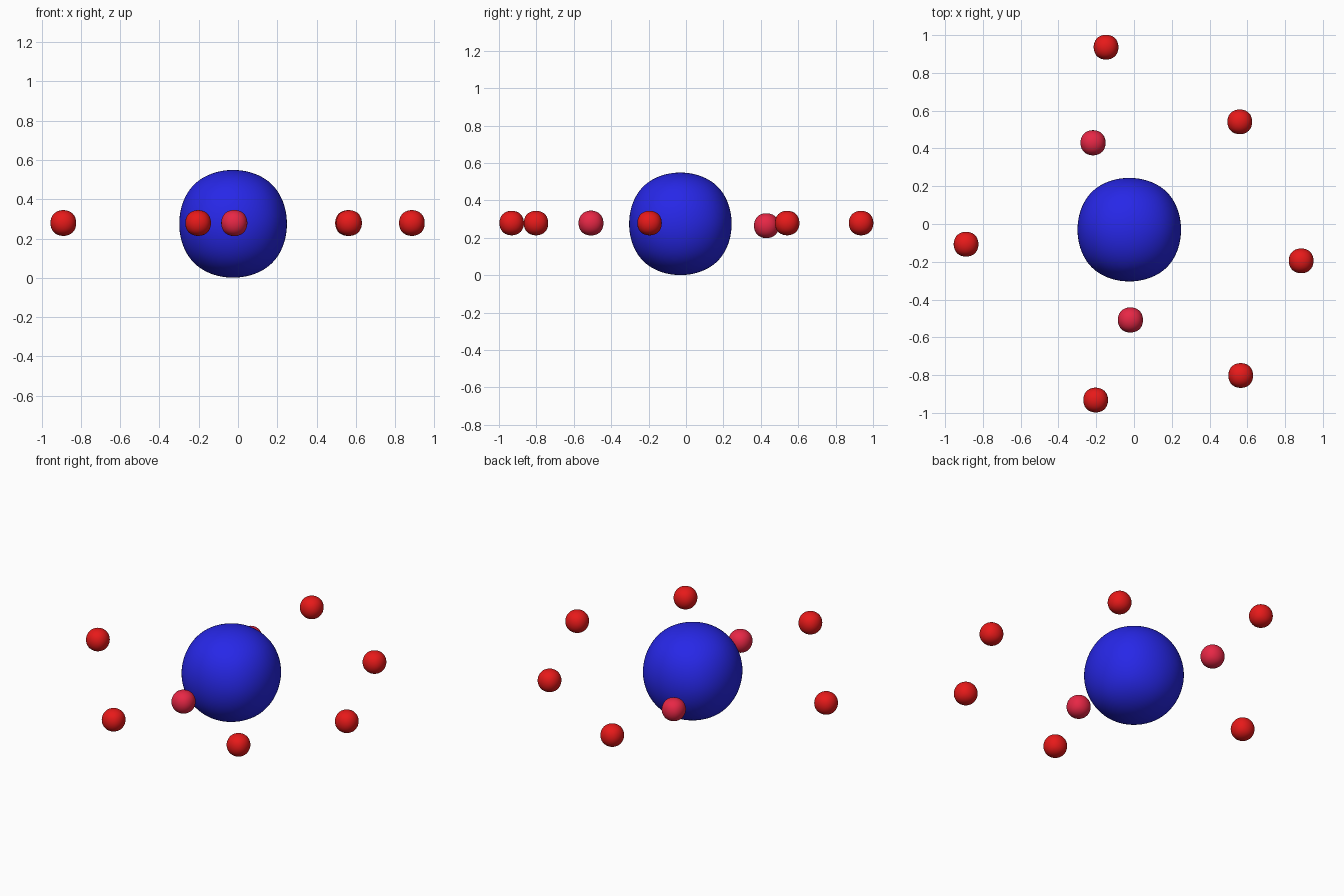
import bpy

if "Cube" in bpy.data.objects:
    bpy.data.objects.remove(bpy.data.objects["Cube"])


def material(name, color):
    m = bpy.data.materials.new(name)
    m.diffuse_color = (*color, 1)
    m.use_nodes = True
    m.node_tree.nodes["Principled BSDF"].inputs["Base Color"].default_value = m.diffuse_color
    return m


def ball(name, center, radius, mat, levels):
    # A subdivided cube: its face centres settle at 0.8395 of the half size
    bpy.ops.mesh.primitive_cube_add(size=2 * radius / 0.8395, location=center)
    ob = bpy.context.object
    ob.name = name
    sub = ob.modifiers.new("Subdivision", 'SUBSURF')
    sub.levels = sub.render_levels = levels
    ob.data.polygons.foreach_set("use_smooth", [True] * 6)
    ob.data.materials.append(mat)


blue = material("blue", (0.02, 0.02, 0.8))
red = material("red", (0.8, 0.01, 0.01))
crimson = material("crimson", (0.8, 0.02, 0.06))

# Large central ball
ball("nucleus", (-0.025, -0.03, 0.275), 0.274, blue, 5)

# Inner ring of two small balls
for x, y, z in [(-0.217, 0.43, 0.265), (-0.019, -0.508, 0.279)]:
    ball("inner_electron", (x, y, z), 0.0665, crimson, 4)

# Outer ring of six small balls
for x, y in [(-0.148, 0.936), (0.56, 0.541), (-0.889, -0.107),
             (0.885, -0.195), (0.565, -0.802), (-0.203, -0.932)]:
    ball("outer_electron", (x, y, 0.279), 0.0655, red, 4)
